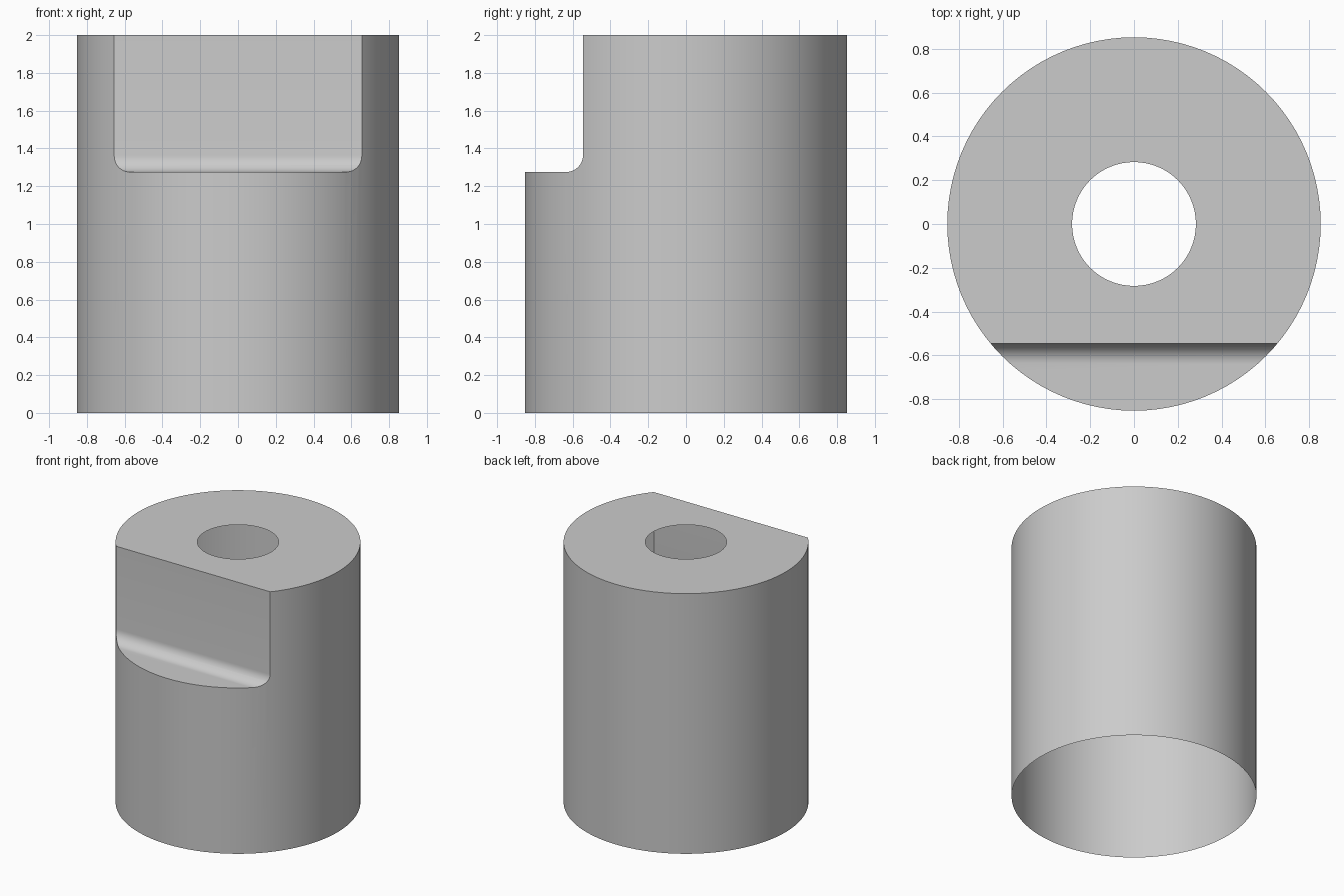
import bpy
import bmesh
from math import cos, sin, pi, radians

RADIUS, HEIGHT, HOLE = 0.853, 2.0, 0.283
WALL_Y, LEDGE_Z, FILLET = -0.545, 1.275, 0.09

if "Cube" in bpy.data.objects:
    bpy.data.objects.remove(bpy.data.objects["Cube"], do_unlink=True)

grey = bpy.data.materials.new("plain grey")
grey.use_nodes = True
colour = (0.6, 0.6, 0.6, 1)
grey.diffuse_color = colour
grey.node_tree.nodes["Principled BSDF"].inputs["Base Color"].default_value = colour


def make_object(name, bm):
    bmesh.ops.recalc_face_normals(bm, faces=bm.faces)
    mesh = bpy.data.meshes.new(name)
    bm.to_mesh(mesh)
    bm.free()
    mesh.materials.append(grey)
    obj = bpy.data.objects.new(name, mesh)
    bpy.context.collection.objects.link(obj)
    return obj


def cylinder(name, radius, bottom, top, sides):
    bm = bmesh.new()
    ring = [bm.verts.new((radius * cos(2 * pi * i / sides),
                          radius * sin(2 * pi * i / sides), bottom)) for i in range(sides)]
    base = bm.faces.new(ring)
    up = bmesh.ops.extrude_face_region(bm, geom=[base])["geom"]
    for v in up:
        if isinstance(v, bmesh.types.BMVert):
            v.co.z = top
    return make_object(name, bm)


def cut(target, cutter):
    mod = target.modifiers.new("cut", "BOOLEAN")
    mod.operation, mod.solver, mod.object = "DIFFERENCE", "EXACT", cutter
    bpy.context.view_layer.objects.active = target
    bpy.ops.object.modifier_apply(modifier=mod.name)
    bpy.data.objects.remove(cutter, do_unlink=True)


# Outer body
body = cylinder("notched_sleeve", RADIUS, 0, HEIGHT, 96)

# Front notch: flat wall and ledge joined by a rounded inner corner
steps = 10
profile = [(WALL_Y - FILLET + FILLET * sin(a), LEDGE_Z + FILLET - FILLET * cos(a))
           for a in (pi / 2 * i / steps for i in range(steps + 1))]
profile += [(WALL_Y, 3), (-2, 3), (-2, LEDGE_Z)]
bm = bmesh.new()
side = bm.faces.new([bm.verts.new((-1, y, z)) for y, z in profile])
for v in bmesh.ops.extrude_face_region(bm, geom=[side])["geom"]:
    if isinstance(v, bmesh.types.BMVert):
        v.co.x = 1
cut(body, make_object("notch_cutter", bm))

# Round opening in the top
cut(body, cylinder("hole_cutter", HOLE, -1, 3, 64))

# Thin shell: open the underside and drop the hole lining
bm = bmesh.new()
bm.from_mesh(body.data)
unwanted = [f for f in bm.faces
            if all(v.co.z < 0.001 for v in f.verts)
            or all(v.co.xy.length < HOLE + 0.01 for v in f.verts)]
bmesh.ops.delete(bm, geom=unwanted, context="FACES")
bm.to_mesh(body.data)
bm.free()

bpy.ops.object.select_all(action="DESELECT")
body.select_set(True)
bpy.context.view_layer.objects.active = body
bpy.ops.object.shade_smooth_by_angle(angle=radians(30))
